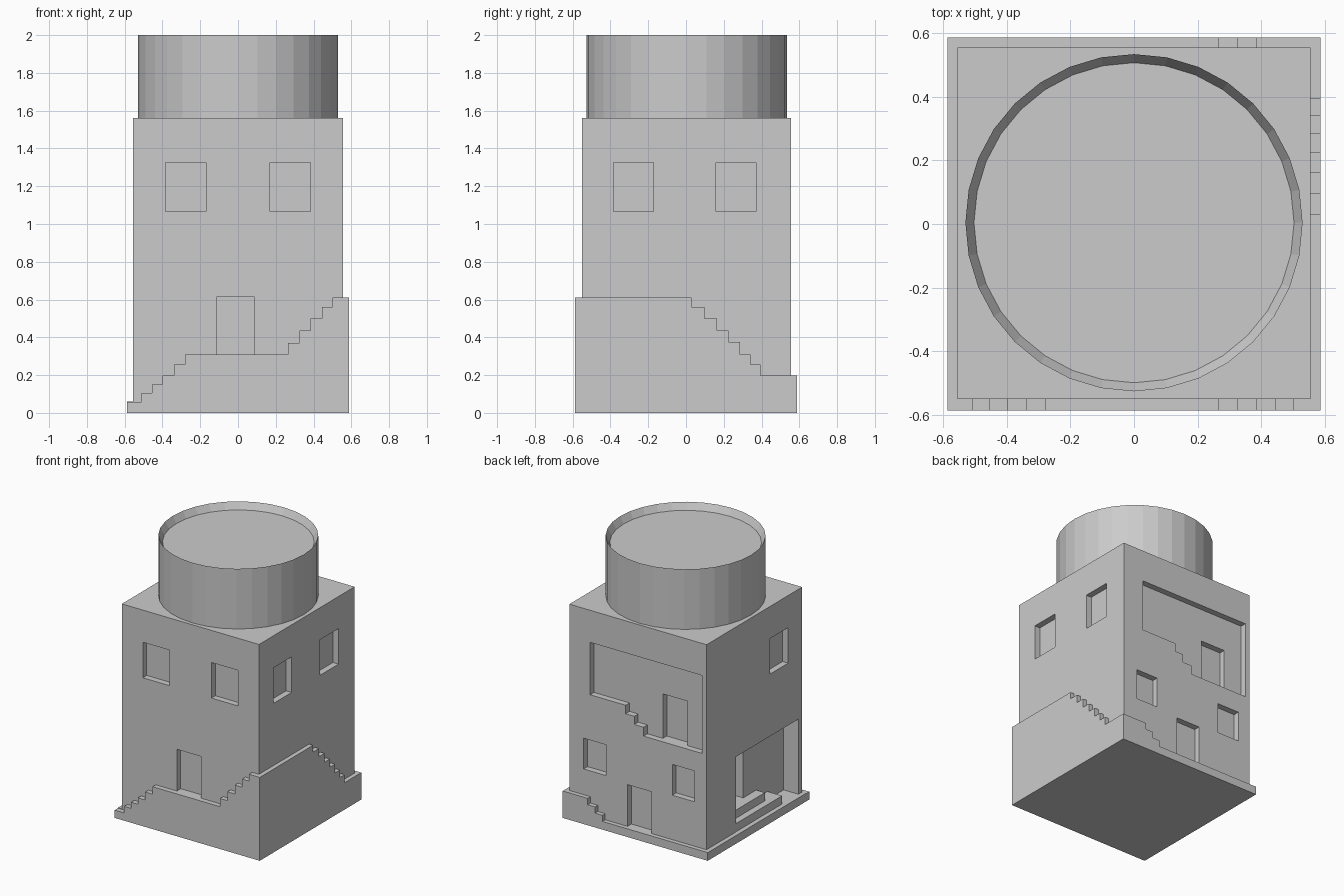
import bpy, bmesh
from mathutils import Vector

if "Cube" in bpy.data.objects:
    bpy.data.objects.remove(bpy.data.objects["Cube"])

X0, X1, Y0, Y1 = -0.555, 0.555, -0.55, 0.555   # wall faces
E = 0.587                                       # outer edge of the walkway
D = 0.045                                       # depth of windows and doors
OUT = 0.05                                      # cutter overshoot


def prism(name, pts, axis, a, b):
    """Extrude a (u, z) profile from a to b along the x or y axis."""
    bm = bmesh.new()
    place = (lambda u, z, d: (d, u, z)) if axis == 'x' else (lambda u, z, d: (u, d, z))
    face = bm.faces.new([bm.verts.new(place(u, z, a)) for u, z in pts])
    ext = bmesh.ops.extrude_face_region(bm, geom=[face])
    shift = Vector(place(0, 0, b - a))
    for v in ext['geom']:
        if isinstance(v, bmesh.types.BMVert):
            v.co += shift
    bmesh.ops.recalc_face_normals(bm, faces=bm.faces)
    mesh = bpy.data.meshes.new(name)
    bm.to_mesh(mesh)
    bm.free()
    ob = bpy.data.objects.new(name, mesh)
    bpy.context.collection.objects.link(ob)
    return ob


def rect(u0, u1, z0, z1):
    return [(u0, z0), (u1, z0), (u1, z1), (u0, z1)]


def stairs(starts, heights, end, base=0.0):
    """Stepped outline: each height begins at its start position."""
    pts = [(starts[0], base)]
    for s, e, h in zip(starts, starts[1:] + [end], heights):
        pts += [(s, h), (e, h)]
    return pts + [(end, base)]


def cut(target, cutter):
    mod = target.modifiers.new("cut", 'BOOLEAN')
    mod.operation, mod.solver, mod.object = 'DIFFERENCE', 'EXACT', cutter
    bpy.context.view_layer.objects.active = target
    bpy.ops.object.modifier_apply(modifier=mod.name)
    bpy.data.objects.remove(cutter, do_unlink=True)


# main block
walls = prism("walls", rect(X0, X1, 0, 1.56), 'y', Y0, Y1)

# upper windows: two in front, two on the right, one on the left
for s in (-0.385, 0.17):
    cut(walls, prism("cutter", rect(s, s + 0.215, 1.065, 1.325), 'y', Y0 - OUT, Y0 + D))
for s in (-0.385, 0.158):
    cut(walls, prism("cutter", rect(s, s + 0.212, 1.065, 1.325), 'x', X1 - D, X1 + OUT))
cut(walls, prism("cutter", rect(-0.388, -0.176, 1.065, 1.325), 'x', X0 - OUT, X0 + D))

# front door, back door and lower back windows
cut(walls, prism("cutter", rect(-0.11, 0.085, 0.31, 0.615), 'y', Y0 - OUT, Y0 + D))
cut(walls, prism("cutter", rect(-0.11, 0.085, 0.06, 0.365), 'y', Y1 - D, Y1 + OUT))
for s in (-0.458, 0.26):
    cut(walls, prism("cutter", rect(s, s + 0.18, 0.385, 0.61), 'y', Y1 - D, Y1 + OUT))

# upper back balcony recess with a stepped floor, and its door
balcony = [(-0.52, 1.325), (-0.52, 0.755), (-0.045, 0.755), (-0.045, 0.82), (0.03, 0.82),
           (0.03, 0.88), (0.1, 0.88), (0.1, 0.942), (0.387, 0.942), (0.387, 1.325)]
cut(walls, prism("cutter", balcony, 'y', Y1 - D, Y1 + OUT))
cut(walls, prism("cutter", rect(-0.37, -0.17, 0.755, 1.08), 'y', Y1 - 2 * D, Y1 + OUT))

# left porch recess with a deeper entrance
cut(walls, prism("cutter", rect(-0.508, 0.216, 0.06, 0.61), 'x', X0 - OUT, X0 + 0.12))
cut(walls, prism("cutter", rect(-0.04, 0.216, 0.18, 0.61), 'x', X0 - OUT, X0 + 0.24))
prism("porch_lower_step", rect(-0.32, 0.216, 0.06, 0.12), 'x', X0 + 0.002, X0 + 0.12)
prism("porch_upper_step", rect(-0.19, 0.216, 0.12, 0.18), 'x', X0 + 0.05, X0 + 0.12)

# walkway with stairs climbing around the building
front = stairs([-E, -0.51, -0.455, -0.4, -0.34, -0.28, 0.265, 0.325, 0.385, 0.445, 0.5],
               [0.057, 0.105, 0.15, 0.197, 0.255, 0.31, 0.37, 0.435, 0.5, 0.56, 0.61], E)
prism("front_walkway", front, 'y', -E, Y0)
right = stairs([Y0, 0.03, 0.098, 0.163, 0.225, 0.285, 0.342, 0.395],
               [0.61, 0.56, 0.5, 0.435, 0.375, 0.31, 0.255, 0.197], E)
prism("right_walkway", right, 'x', X1, E)
back = stairs([-E, 0.265, 0.325, 0.385], [0.06, 0.105, 0.15, 0.197], X1)
prism("back_walkway", back, 'y', Y1, E)
prism("left_walkway", rect(Y0, Y1, 0, 0.06), 'x', -E, X0)

# round tower with a sunken roof
bm = bmesh.new()
bmesh.ops.create_cone(bm, cap_ends=True, segments=32, radius1=0.53, radius2=0.53, depth=0.44)
bmesh.ops.translate(bm, verts=bm.verts, vec=(0, 0.004, 1.78))
top = max(bm.faces, key=lambda f: f.calc_center_median().z)
bmesh.ops.inset_region(bm, faces=[top], thickness=0.027)
bmesh.ops.translate(bm, verts=top.verts, vec=(0, 0, -0.05))
mesh = bpy.data.meshes.new("round_tower")
bm.to_mesh(mesh)
bm.free()
bpy.context.collection.objects.link(bpy.data.objects.new("round_tower", mesh))
